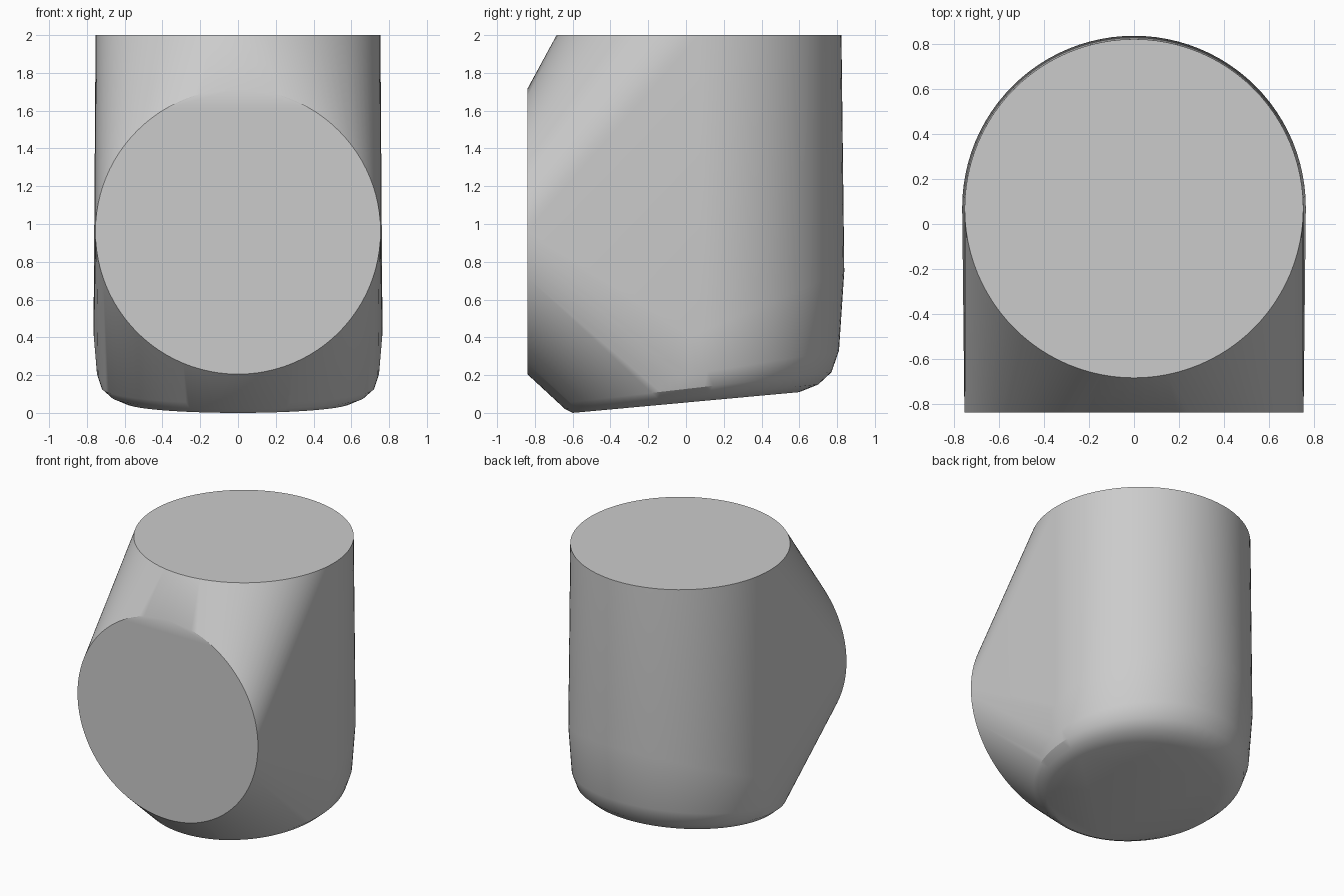
import bpy
import bmesh
from math import cos, sin, pi, radians
from mathutils import Vector

SEGMENTS = 96

cube = bpy.data.objects.get("Cube")
if cube:
    bpy.data.objects.remove(cube, do_unlink=True)

grey = bpy.data.materials.new("plain grey")
grey.use_nodes = True
colour = (0.6, 0.6, 0.6, 1)
grey.diffuse_color = colour
grey.node_tree.nodes["Principled BSDF"].inputs["Base Color"].default_value = colour


def add_ring(bm, front, back, radius):
    """Circle whose front and back ends are (y, z) points, radius across x."""
    a, b = Vector((0, *front)), Vector((0, *back))
    centre, along = (a + b) / 2, (b - a) / 2
    for i in range(SEGMENTS):
        t = 2 * pi * i / SEGMENTS
        bm.verts.new(centre + along * cos(t) + Vector((radius * sin(t), 0, 0)))


# Cross-sections: front end, back end, half width
rings = [
    ((-0.685, 2.0), (0.823, 2.0), 0.754),       # top opening
    ((-0.84, 0.205), (-0.84, 1.715), 0.755),    # front opening
    ((-0.69, 0.10), (0.838, 0.75), 0.765),      # tilted shoulder
    ((-0.68, 0.09), (0.81, 0.33), 0.747),       # rounded lower edge
    ((-0.67, 0.05), (0.77, 0.215), 0.722),
    ((-0.64, 0.02), (0.70, 0.15), 0.67),
    ((-0.60, 0.0), (0.60, 0.11), 0.60),         # tilted flat base
]

# Skin stretched over the sections
bm = bmesh.new()
for ring in rings:
    add_ring(bm, *ring)
hull = bmesh.ops.convex_hull(bm, input=bm.verts[:])
bmesh.ops.delete(bm, geom=[v for v in bm.verts if not v.link_faces], context='VERTS')
bmesh.ops.dissolve_limit(bm, angle_limit=radians(0.1), verts=bm.verts[:], edges=bm.edges[:])
bmesh.ops.recalc_face_normals(bm, faces=bm.faces[:])

mesh = bpy.data.meshes.new("elbow_body")
bm.to_mesh(mesh)
bm.free()
mesh.materials.append(grey)
body = bpy.data.objects.new("elbow_body", mesh)
bpy.context.collection.objects.link(body)

# Smooth sides with crisp rims
bpy.ops.object.select_all(action='DESELECT')
body.select_set(True)
bpy.context.view_layer.objects.active = body
bpy.ops.object.shade_smooth_by_angle(angle=radians(30))
